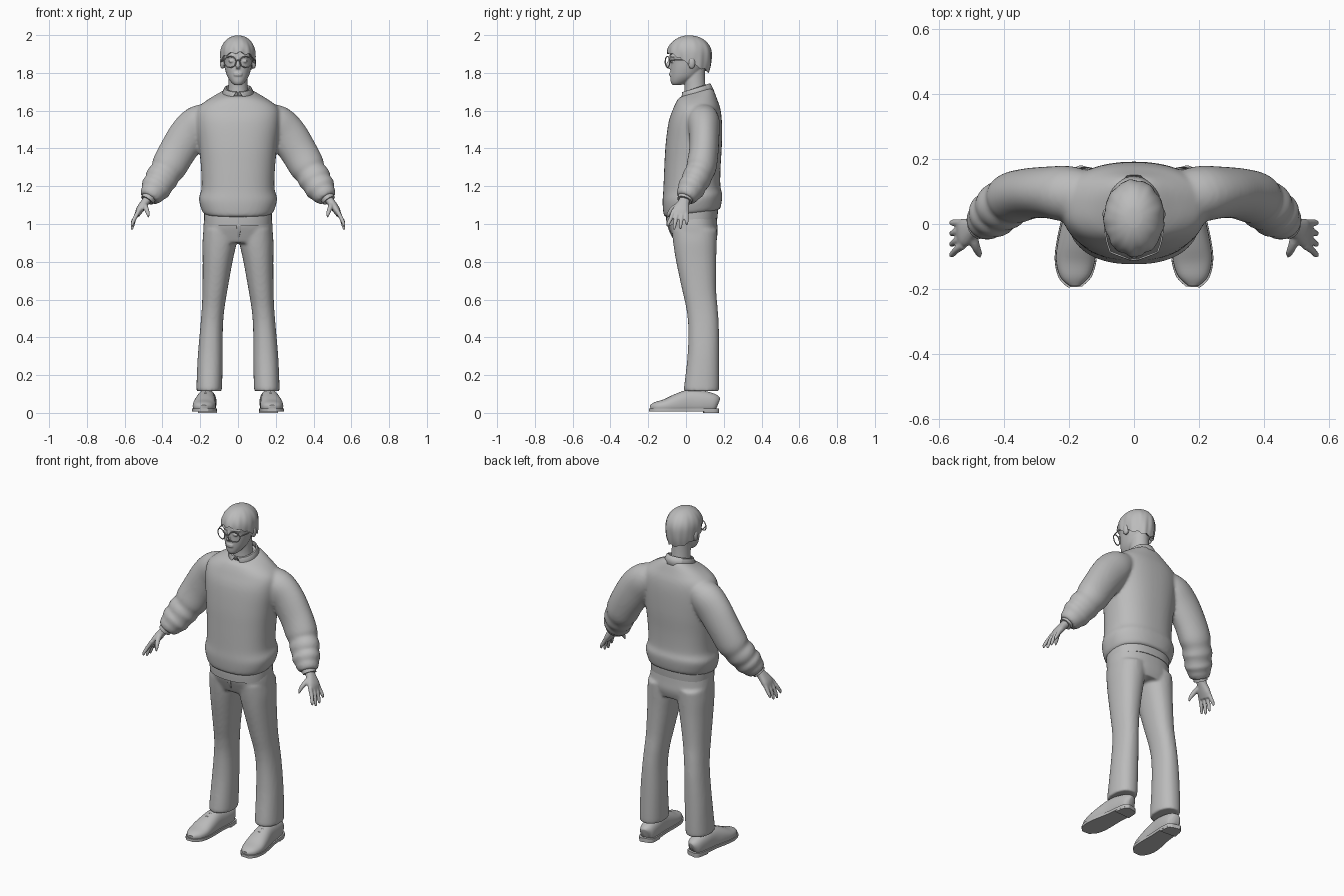
import bpy, bmesh, math
from mathutils import Vector

if "Cube" in bpy.data.objects:
    bpy.data.objects.remove(bpy.data.objects["Cube"])

grey = bpy.data.materials.new("plain_grey")
grey.use_nodes = True
grey.diffuse_color = (0.5, 0.5, 0.5, 1)
grey.node_tree.nodes["Principled BSDF"].inputs["Base Color"].default_value = grey.diffuse_color
SIDES = (("left", 1), ("right", -1))


def finish(bm, name, voxel=0, solid=0):
    bmesh.ops.recalc_face_normals(bm, faces=bm.faces)
    mesh = bpy.data.meshes.new(name)
    bm.to_mesh(mesh)
    bm.free()
    mesh.materials.append(grey)
    ob = bpy.data.objects.new(name, mesh)
    bpy.context.collection.objects.link(ob)
    if voxel:  # weld overlapping volumes into one soft garment
        rem = ob.modifiers.new("weld", "REMESH")
        rem.mode, rem.voxel_size, rem.use_smooth_shade = "VOXEL", voxel, True
        ob.modifiers.new("soften", "SMOOTH").iterations = 5
    if solid:
        ob.modifiers.new("thickness", "SOLIDIFY").thickness = solid
    bpy.ops.object.select_all(action="DESELECT")
    ob.select_set(True)
    bpy.context.view_layer.objects.active = ob
    bpy.ops.object.shade_smooth_by_angle(angle=math.radians(50))
    return ob


def spline(rows, steps):
    """Catmull-Rom through rows of numbers."""
    out = []
    for i in range(len(rows) - 1):
        a, b, c, d = (rows[max(0, min(len(rows) - 1, i + k))] for k in (-1, 0, 1, 2))
        for s in range(steps):
            t = s / steps
            out.append([0.5 * (2*q + (r-p)*t + (2*p-5*q+4*r-s4)*t*t + (3*q-p-3*r+s4)*t**3)
                        for p, q, r, s4 in zip(a, b, c, d)])
    return out + [list(rows[-1])]


def skin(bm, loops, caps=True):
    rows = [[bm.verts.new(p) for p in loop] for loop in loops]
    n = len(rows[0])
    for lo, hi in zip(rows, rows[1:]):
        for j in range(n):
            bm.faces.new((lo[j], lo[(j+1) % n], hi[(j+1) % n], hi[j]))
    if caps:
        bm.faces.new(rows[0])
        bm.faces.new(rows[-1])
    return rows


def ring(n, power):
    for j in range(n):
        c, s = math.cos(math.tau*j/n), math.sin(math.tau*j/n)
        yield math.copysign(abs(c)**power, c), math.copysign(abs(s)**power, s)


def stack(bm, rows, n=40, power=0.85, side=1, steps=4):
    """Horizontal sections: z, centre x, half width, front y, back y, tilt."""
    loops = []
    for z, cx, w, yf, yb, tilt in spline(rows, steps):
        cy, d = (yf + yb) / 2, (yb - yf) / 2
        loops.append([(side*(cx + w*u), cy + d*v, z + tilt*v) for u, v in ring(n, power)])
    skin(bm, loops)


def tube(bm, rows, ref=(0, 1, 0), n=20, power=1.0, side=1, steps=4, floor=None):
    """Sections along a path: x, y, z, radius along ref, radius across."""
    pts = spline(rows, steps)
    loops = []
    for i, p in enumerate(pts):
        t = (Vector(pts[min(i+1, len(pts)-1)][:3]) - Vector(pts[max(i-1, 0)][:3])).normalized()
        u = Vector(ref)
        u = (u - t*u.dot(t)).normalized()
        w = t.cross(u)
        loop = []
        for a, b in ring(n, power):
            q = Vector(p[:3]) + u*p[3]*a + w*p[4]*b
            if floor:
                q.z = max(floor[0], min(floor[1], q.z))
            loop.append((side*q.x, q.y, q.z))
        loops.append(loop)
    skin(bm, loops)


def blob(bm, centre, size):
    made = bmesh.ops.create_uvsphere(bm, u_segments=20, v_segments=12, radius=1)["verts"]
    for v in made:
        v.co = Vector(centre) + Vector([a*b for a, b in zip(v.co, size)])


# Sweater: body with gathered hem, and sleeves with soft folds
bm = bmesh.new()
stack(bm, [(1.055, 0, .178, -.105, .178, .02), (1.075, 0, .192, -.118, .186, .025),
           (1.135, 0, .207, -.124, .192, .02), (1.19, 0, .193, -.12, .182, .01),
           (1.30, 0, .196, -.115, .183, 0), (1.42, 0, .208, -.108, .190, 0),
           (1.54, 0, .222, -.092, .190, 0), (1.61, 0, .215, -.068, .182, 0),
           (1.655, 0, .165, -.05, .165, .005), (1.69, 0, .10, -.035, .145, .02),
           (1.70, 0, .065, -.02, .125, .025)], n=56)
for _, s in SIDES:
    tube(bm, [(.13, .08, 1.585, .075, .06), (.20, .092, 1.54, .086, .095), (.26, .097, 1.475, .08, .103),
              (.32, .094, 1.385, .078, .098), (.365, .082, 1.305, .08, .094), (.385, .07, 1.27, .074, .083),
              (.405, .055, 1.24, .078, .088), (.42, .04, 1.21, .07, .077), (.435, .028, 1.19, .074, .082),
              (.45, .014, 1.165, .062, .066), (.458, .008, 1.155, .061, .064),
              (.47, -.002, 1.135, .05, .052)], n=28, side=s)
finish(bm, "sweater", voxel=.009)

# Shirt: tail below the sweater, cuffs, and folded collar
bm = bmesh.new()
stack(bm, [(1.01, 0, .178, -.103, .166, .02), (1.06, 0, .18, -.105, .17, .02),
           (1.11, 0, .18, -.1, .17, .02)])
finish(bm, "shirt_tail")
for label, s in SIDES:
    bm = bmesh.new()
    tube(bm, [(.455, .008, 1.165, .043, .04), (.482, -.008, 1.125, .04, .036)], side=s)
    finish(bm, label + "_shirt_cuff")
bm = bmesh.new()
N = 48
grid = []
for i in range(N + 1):
    s = 2*i/N - 1
    line = []
    for rx, ry, reach, drop in ((.064, .064, 177, .025), (.064, .068, 177, 0),
                                (.072, .076, 170, .002), (.092, .096, 150, .042)):
        a = math.radians(reach) * s
        if drop > .03:
            drop += .02 * abs(s)**8
        line.append(bm.verts.new((rx*math.sin(a), .055 + ry*math.cos(a),
                                  1.722 + .022*math.cos(a) - drop)))
    grid.append(line)
for p, q in zip(grid, grid[1:]):
    for k in range(3):
        bm.faces.new((p[k], q[k], q[k+1], p[k+1]))
finish(bm, "shirt_collar", solid=.006)

# Trousers: hips and two straight legs
bm = bmesh.new()
stack(bm, [(.90, 0, .165, -.06, .155, 0), (.95, 0, .183, -.08, .168, 0),
           (1.0, 0, .182, -.095, .165, 0), (1.07, 0, .172, -.095, .16, 0)], n=48)
for _, s in SIDES:
    stack(bm, [(.115, .153, .066, -.008, .172, 0), (.14, .152, .068, -.01, .176, 0),
               (.30, .147, .066, .008, .176, 0), (.45, .14, .06, .012, .174, 0),
               (.55, .132, .06, .002, .168, 0), (.65, .122, .066, -.02, .16, 0),
               (.80, .108, .079, -.052, .16, 0), (.90, .098, .09, -.068, .163, 0),
               (.97, .095, .088, -.075, .165, 0)], n=32, power=.9, side=s)
finish(bm, "trousers", voxel=.009)
bm = bmesh.new()
tube(bm, [(.0, -.099, 1.02, .003, .012), (.004, -.088, .97, .004, .01), (0, -.07, .93, .003, .006)])
finish(bm, "trouser_fly")

# Shoes: rounded upper, flat sole, heel and laces
last = [(.155, .165, .045, .02, .035), (.158, .148, .05, .04, .05), (.162, .09, .055, .048, .062),
        (.168, .02, .055, .05, .068), (.175, -.05, .045, .058, .055), (.18, -.11, .035, .06, .038),
        (.182, -.16, .03, .046, .028), (.181, -.188, .026, .018, .016)]
for label, s in SIDES:
    bm = bmesh.new()
    tube(bm, last, ref=(1, 0, 0), n=28, power=.85, side=s, floor=(.015, .13))
    finish(bm, label + "_shoe_upper")
    bm = bmesh.new()
    tube(bm, [(x, y*1.03, .012, w + .004, .03) for x, y, z, w, h in last],
         ref=(1, 0, 0), n=28, power=.5, side=s, floor=(.008, .024))
    tube(bm, [(x, y*1.03, .012, w + .003, .03) for x, y, z, w, h in last[:3]],
         ref=(1, 0, 0), n=28, power=.5, side=s, floor=(0, .02))
    finish(bm, label + "_shoe_sole")
    bm = bmesh.new()
    for y, z in ((-.02, .112), (-.045, .103), (-.07, .09)):
        tube(bm, [(.148, y, z - .008, .004, .004), (.172, y, z, .004, .004),
                  (.196, y, z - .008, .004, .004)], n=8, side=s)
    finish(bm, label + "_shoe_laces")

# Hands: palm, four fingers and a thumb
for label, s in SIDES:
    bm = bmesh.new()
    tube(bm, [(.465, 0, 1.15, .026, .022), (.492, -.012, 1.115, .03, .022), (.52, -.026, 1.075, .044, .02),
              (.535, -.033, 1.045, .04, .013)], side=s, power=.85)
    for k, tip in enumerate((.985, .968, .972, .993)):
        y = -.066 + .023*k
        end = -.095 + .033*k
        tube(bm, [(.525, y, 1.07, .012, .012), (.547, (y + end)/2, 1.03, .011, .011),
                  (.56, end, tip + .015, .009, .009), (.561, end, tip, .004, .004)], n=12, side=s)
    tube(bm, [(.497, -.03, 1.105, .016, .016), (.488, -.065, 1.085, .014, .014),
              (.478, -.088, 1.06, .011, .011), (.474, -.1, 1.035, .005, .005)], n=12, side=s)
    finish(bm, label + "_hand", voxel=.0045)

# Head: skull, jaw, neck, nose, ears, brow and lips
bm = bmesh.new()
stack(bm, [(1.735, 0, .018, -.07, -.03, 0), (1.75, 0, .036, -.08, .01, 0), (1.78, 0, .056, -.083, .06, 0),
           (1.82, 0, .069, -.083, .09, 0), (1.86, 0, .076, -.083, .11, 0), (1.90, 0, .08, -.086, .115, 0),
           (1.95, 0, .07, -.07, .1, 0), (1.98, 0, .03, -.02, .06, 0)], n=36, power=.95)
stack(bm, [(1.66, 0, .058, -.01, .11, 0), (1.72, 0, .052, -.008, .104, 0), (1.78, 0, .05, -.012, .1, 0),
           (1.84, 0, .05, -.01, .1, 0)], power=1)
tube(bm, [(0, -.08, 1.885, .007, .008), (0, -.088, 1.86, .008, .009), (0, -.095, 1.838, .013, .012),
          (0, -.086, 1.824, .009, .006)], ref=(1, 0, 0))
for z in (1.797, 1.788):
    blob(bm, (0, -.081, z), (.024, .009, .006))
for _, s in SIDES:
    blob(bm, (s*.034, -.074, 1.862), (.018, .009, .008))
    tube(bm, [(.012, -.084, 1.885, .005, .004), (.035, -.08, 1.892, .006, .005),
              (.06, -.063, 1.885, .005, .003)], side=s, ref=(0, 0, 1))
    blob(bm, (s*.083, .03, 1.853), (.014, .02, .032))
finish(bm, "head", voxel=.004)

# Hair: swept cap with fringe, lower at the nape
bm = bmesh.new()
N, M = 72, 16
loops = []
for i in range(1, M + 1):
    loop = []
    for j in range(N):
        a = math.tau*j/N  # zero at the back
        back = math.cos(a)
        low = 1.85 - .045*back + (.012 if back < -.4 else 0) + .006*math.sin(11*a)
        t = i / M
        z = 1.997 - (1.997 - low) * (1 - math.cos(t*math.pi/2))
        h = (z - 1.895) / (.104 if z > 1.895 else .19)
        r = math.sqrt(max(0, 1 - abs(h)**2.2))
        r *= 1 + .022*math.sin(9*a + 5*t)*t + .012*math.sin(17*a - 4*t)*t
        loop.append((.093*r*math.sin(a), .018 + .118*r*back, z))
    loops.append(loop)
rows = skin(bm, loops, caps=False)
for row, tip in ((rows[0], (0, .018, 1.998)), (rows[-1], (0, .02, 1.9))):
    v = bm.verts.new(tip)
    for j in range(N):
        bm.faces.new((row[j], row[(j+1) % N], v))
finish(bm, "hair")

# Glasses: round rims, bridge and temples
bm = bmesh.new()
wire = (.003, .003)
for _, s in SIDES:
    tube(bm, [(.042 + .031*math.cos(a), -.098 + .012*math.cos(a), 1.858 + .029*math.sin(a), *wire)
              for a in (math.tau*k/24 for k in range(25))], n=8, side=s, steps=1)
    tube(bm, [(.073, -.086, 1.866, *wire), (.086, -.04, 1.868, *wire), (.088, .03, 1.868, *wire)],
         n=8, side=s, ref=(0, 0, 1))
tube(bm, [(-.012, -.108, 1.862, *wire), (0, -.109, 1.867, *wire), (.012, -.108, 1.862, *wire)], n=8)
finish(bm, "glasses")
